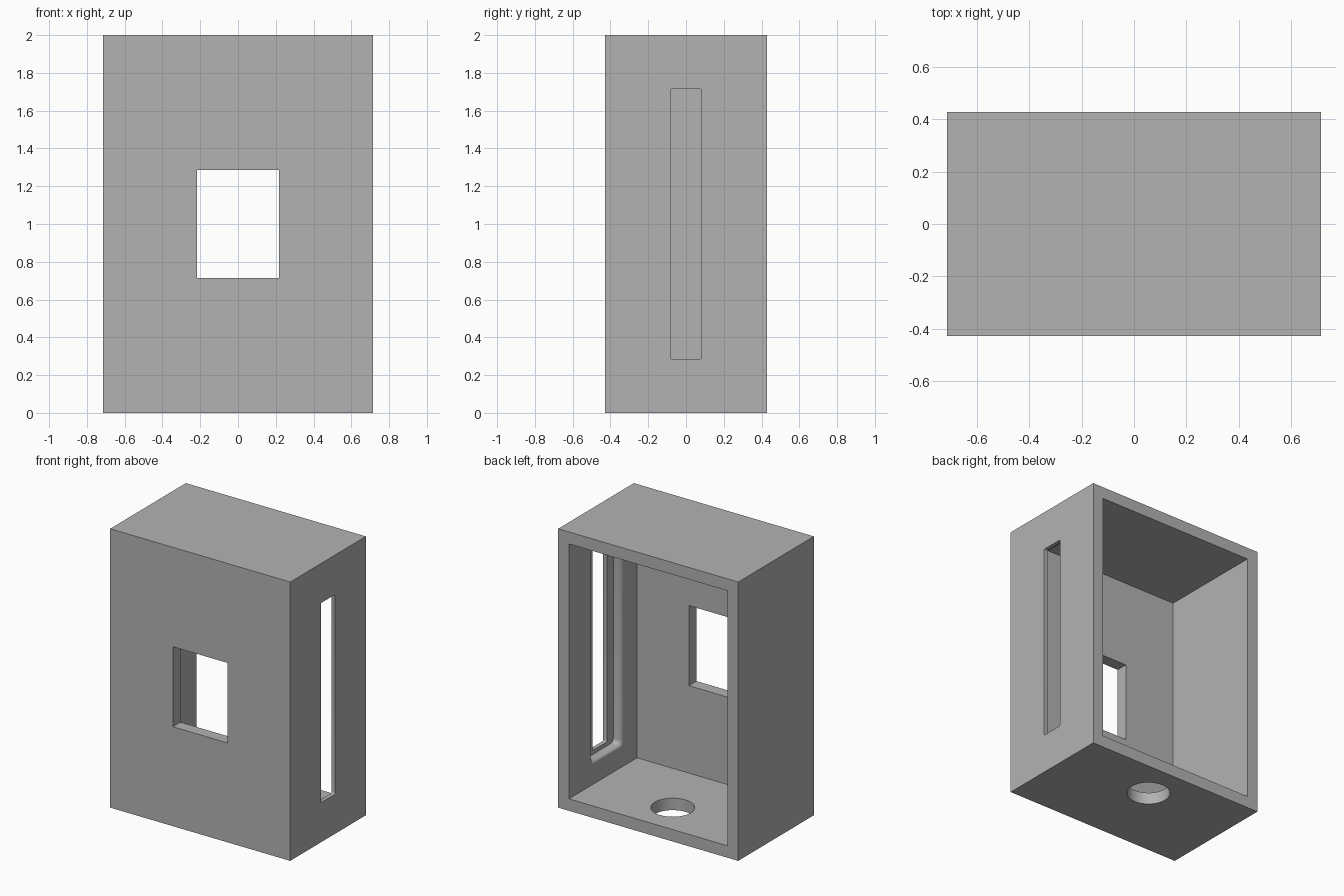
import bpy, bmesh, math
from mathutils import Vector

old = bpy.data.objects.get("Cube")
if old:
    bpy.data.objects.remove(old, do_unlink=True)

W, D, H, T = 1.4286, 0.8571, 2.0, 0.0857   # width, depth, height, wall
LIP = 0.029                                # thin skin around the side slot

grey = bpy.data.materials.new("mid_grey")
grey.use_nodes = True
colour = (0.45, 0.45, 0.45, 1)
grey.diffuse_color = colour
grey.node_tree.nodes["Principled BSDF"].inputs["Base Color"].default_value = colour


def add_object(name, bm):
    bmesh.ops.recalc_face_normals(bm, faces=bm.faces)
    mesh = bpy.data.meshes.new(name)
    bm.to_mesh(mesh)
    bm.free()
    mesh.materials.append(grey)
    obj = bpy.data.objects.new(name, mesh)
    bpy.context.collection.objects.link(obj)
    return obj


def box(name, lo, hi):
    bm = bmesh.new()
    bmesh.ops.create_cube(bm, size=1)
    lo, hi = Vector(lo), Vector(hi)
    for v in bm.verts:
        v.co = (lo + hi) / 2 + v.co * (hi - lo)
    return add_object(name, bm)


def rounded_ring(x, half_y, half_z, r, steps=5):
    """Rounded rectangle across the side wall, centred at mid height."""
    pts = []
    for k, (sy, sz) in enumerate([(1, 1), (-1, 1), (-1, -1), (1, -1)]):
        for i in range(steps + 1):
            a = math.pi / 2 * (k + i / steps)
            pts.append((x, sy * (half_y - r) + r * math.cos(a),
                        H / 2 + sz * (half_z - r) + r * math.sin(a)))
    return pts


def loft(name, rings):
    bm = bmesh.new()
    loops = [[bm.verts.new(p) for p in ring] for ring in rings]
    for a, b in zip(loops, loops[1:]):
        for i in range(len(a)):
            j = (i + 1) % len(a)
            bm.faces.new((a[i], a[j], b[j], b[i]))
    bm.faces.new(loops[0])
    bm.faces.new(loops[-1])
    return add_object(name, bm)


# Solid case, then its cutters
case = box("case", (-W / 2, -D / 2, 0), (W / 2, D / 2, H))
cutters = [
    box("cavity_cutter", (-W / 2 + T, -D / 2 + T, T), (W / 2 - T, D, H - T)),
    box("window_cutter", (-0.217, -D, 0.713), (0.217, 0, 1.287)),
]

# Narrow side slot
cutters.append(loft("slot_cutter", [rounded_ring(x, 0.082, 0.716, 0.01)
                                    for x in (W / 2 - T - 0.05, W / 2 + 0.05)]))

# Wider recess behind the slot, flaring into the cavity with a rounded edge
depth, flare = T - LIP, 0.035
rings = []
for i in range(7):
    a = math.pi / 2 * i / 6
    grow = flare * (1 - math.cos(a))
    rings.append(rounded_ring(W / 2 - LIP - depth * math.sin(a),
                              0.155 + grow, 0.745 + grow * 0.6, 0.03))
rings.append([(x - 0.05, y, z) for x, y, z in rings[-1]])
cutters.append(loft("recess_cutter", rings))

# Round cable hole in the floor
bm = bmesh.new()
bmesh.ops.create_cone(bm, cap_ends=True, segments=48, radius1=0.143, radius2=0.143, depth=0.4)
bmesh.ops.translate(bm, verts=bm.verts, vec=(0, 0.15, 0))
cutters.append(add_object("cable_hole_cutter", bm))

for cutter in cutters:
    cutter.hide_render = True
    mod = case.modifiers.new(cutter.name, 'BOOLEAN')
    mod.operation = 'DIFFERENCE'
    mod.solver = 'EXACT'
    mod.object = cutter

# Bake the cuts and discard the cutters
bpy.context.view_layer.update()
result = bpy.data.meshes.new_from_object(
    case.evaluated_get(bpy.context.evaluated_depsgraph_get()))
case.modifiers.clear()
case.data = result
result.name = "case"
result.materials.clear()
result.materials.append(grey)
for poly in result.polygons:
    poly.material_index = 0
for cutter in cutters:
    bpy.data.objects.remove(cutter, do_unlink=True)

bpy.ops.object.select_all(action='DESELECT')
case.select_set(True)
bpy.context.view_layer.objects.active = case
bpy.ops.object.shade_smooth_by_angle(angle=math.radians(30))
